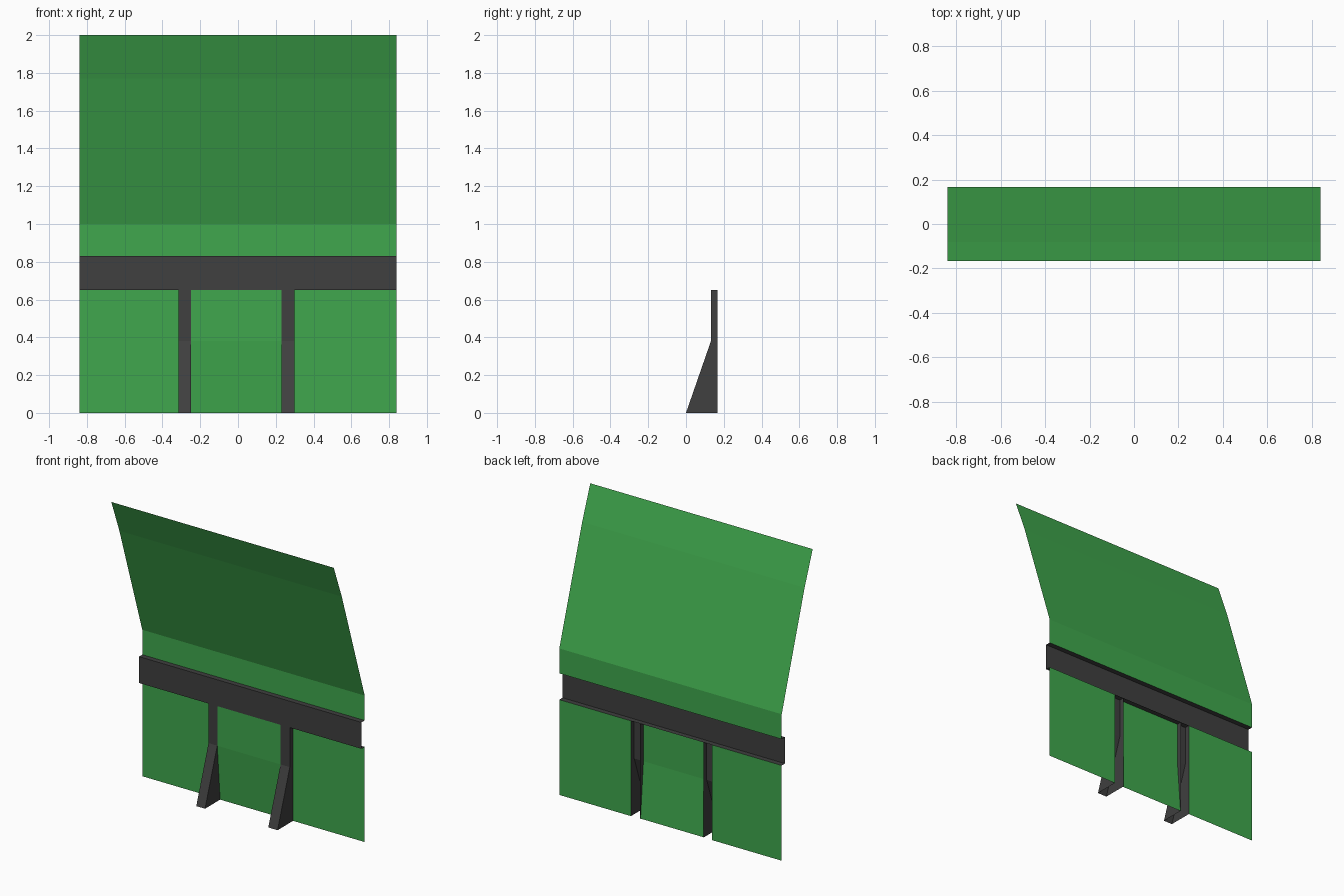
import bpy
import bmesh

cube = bpy.data.objects.get("Cube")
if cube:
    bpy.data.objects.remove(cube, do_unlink=True)


def material(name, rgb):
    m = bpy.data.materials.new(name)
    color = (*rgb, 1)
    m.diffuse_color = color
    m.use_nodes = True
    bsdf = m.node_tree.nodes["Principled BSDF"]
    bsdf.inputs["Base Color"].default_value = color
    bsdf.inputs["Roughness"].default_value = 0.8
    return m


GREEN = material("green sheet", (0.05, 0.39, 0.074))
DARK = material("dark frame", (0.05, 0.05, 0.05))

HALF = 0.84      # half width of the whole barrier
BACK = 0.167     # rear plane of the sheets
FRONT = 0.132    # front plane of the raised frame
BAR_LOW, BAR_TOP, KNEE = 0.65, 0.83, 0.38


def sheet(name, profile, x0, x1, mat, sides=None):
    """Sweep a (y, z) profile, listed bottom to top, from x0 to x1; optional side walls."""
    bm = bmesh.new()
    left = [bm.verts.new((x0, y, z)) for y, z in profile]
    right = [bm.verts.new((x1, y, z)) for y, z in profile]
    for i in range(len(profile) - 1):
        bm.faces.new((left[i], right[i], right[i + 1], left[i + 1]))
    if sides:
        for x, ring in ((x0, left), (x1, right)):
            wall = ring + [bm.verts.new((x, y, z)) for y, z in sides]
            bm.faces.new(wall if x == x0 else wall[::-1])
    mesh = bpy.data.meshes.new(name)
    bm.to_mesh(mesh)
    bm.free()
    mesh.materials.append(mat)
    obj = bpy.data.objects.new(name, mesh)
    bpy.context.collection.objects.link(obj)
    return obj


# Upper sheet: short upright strip, then leaning forward with a slight bend
sheet("upper_sheet", [(BACK, BAR_TOP), (BACK, 1.0), (-0.08, 1.77), (-BACK, 2.0)],
      -HALF, HALF, GREEN)

# Cross bar: channel with open ends and open back
sheet("cross_bar", [(BACK, BAR_LOW), (FRONT, BAR_LOW), (FRONT, BAR_TOP), (BACK, BAR_TOP)],
      -HALF, HALF, DARK)

# Legs: hollow wedge-footed channels, open at the back and below
legs = {"right_leg": (-0.315, -0.249), "left_leg": (0.229, 0.299)}
for name, (x0, x1) in legs.items():
    sheet(name, [(0.0, 0.0), (FRONT, KNEE), (FRONT, BAR_LOW)], x0, x1, DARK,
          sides=[(BACK, BAR_LOW), (BACK, 0.0)])

# Lower panels: flat outer pair, bent centre one
flat = [(BACK, 0.0), (BACK, BAR_LOW)]
sheet("right_panel", flat, -HALF, legs["right_leg"][0], GREEN)
sheet("left_panel", flat, legs["left_leg"][1], HALF, GREEN)
sheet("centre_panel", [(BACK - 0.004, 0.0), (FRONT, KNEE), (FRONT, BAR_LOW)],
      legs["right_leg"][1], legs["left_leg"][0], GREEN)
